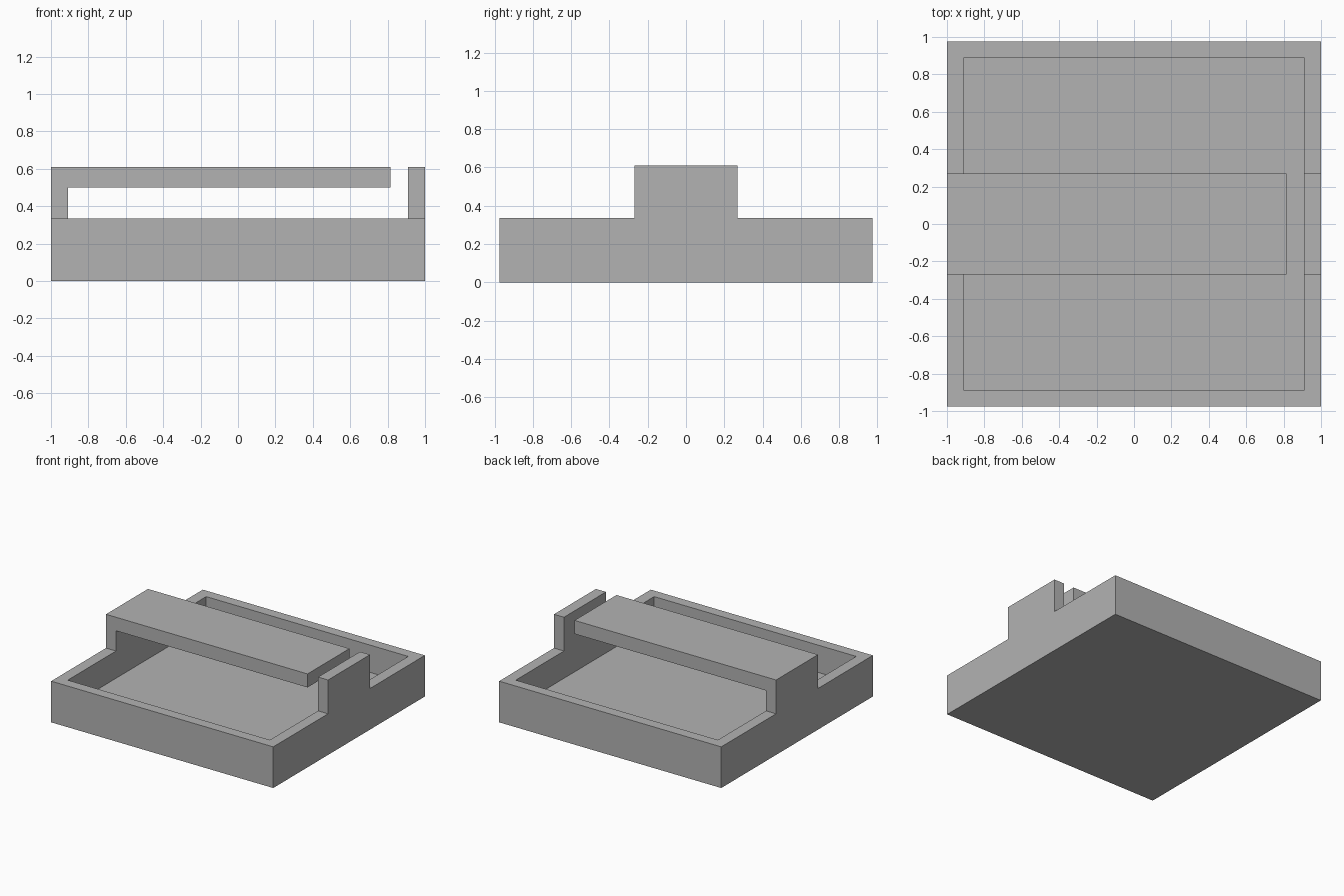
import bpy
import bmesh
from mathutils import Vector

if "Cube" in bpy.data.objects:
    bpy.data.objects.remove(bpy.data.objects["Cube"], do_unlink=True)

# Main sizes
HALF_X, HALF_Y = 1.0, 0.975
INNER_X, INNER_Y = 0.91, 0.89
FLOOR, RIM, ARM_BOTTOM, TOP = 0.113, 0.335, 0.50, 0.61
ARM_END, ARM_HALF = 0.815, 0.27

grey = bpy.data.materials.new("plain grey")
grey.use_nodes = True
colour = (0.45, 0.45, 0.45, 1)
grey.diffuse_color = colour
grey.node_tree.nodes["Principled BSDF"].inputs["Base Color"].default_value = colour


def prism(name, points, half_depth, along):
    """Extrude a closed profile symmetrically along x or y."""
    bm = bmesh.new()
    if along == "x":
        corners = [(-half_depth, a, z) for a, z in points]
        push = Vector((2 * half_depth, 0, 0))
    else:
        corners = [(a, -half_depth, z) for a, z in points]
        push = Vector((0, 2 * half_depth, 0))
    face = bm.faces.new([bm.verts.new(c) for c in corners])
    moved = bmesh.ops.extrude_face_region(bm, geom=[face])["geom"]
    bmesh.ops.translate(bm, vec=push,
                        verts=[v for v in moved if isinstance(v, bmesh.types.BMVert)])
    bmesh.ops.recalc_face_normals(bm, faces=bm.faces)
    mesh = bpy.data.meshes.new(name)
    bm.to_mesh(mesh)
    bm.free()
    mesh.materials.append(grey)
    obj = bpy.data.objects.new(name, mesh)
    bpy.context.collection.objects.link(obj)
    return obj


# Tray with a raised central band, as one stepped block
half = [(HALF_Y, 0), (HALF_Y, RIM), (ARM_HALF, RIM), (ARM_HALF, TOP)]
tray = prism("tray_with_arm", half + [(-y, z) for y, z in reversed(half)], HALF_X, "x")

# Cutter: the tray pocket, the space under the arm and the gap at its free end
cutter = prism("pocket_cutter", [
    (-INNER_X, FLOOR), (INNER_X, FLOOR), (INNER_X, TOP + 0.1),
    (ARM_END, TOP + 0.1), (ARM_END, ARM_BOTTOM), (-INNER_X, ARM_BOTTOM)], INNER_Y, "y")
cutter.hide_render = True

cut = tray.modifiers.new("pocket", "BOOLEAN")
cut.operation = "DIFFERENCE"
cut.solver = "EXACT"
cut.object = cutter

# Apply the cut and drop the cutter
bpy.context.view_layer.objects.active = tray
tray.select_set(True)
bpy.ops.object.modifier_apply(modifier=cut.name)
bpy.data.objects.remove(cutter, do_unlink=True)
